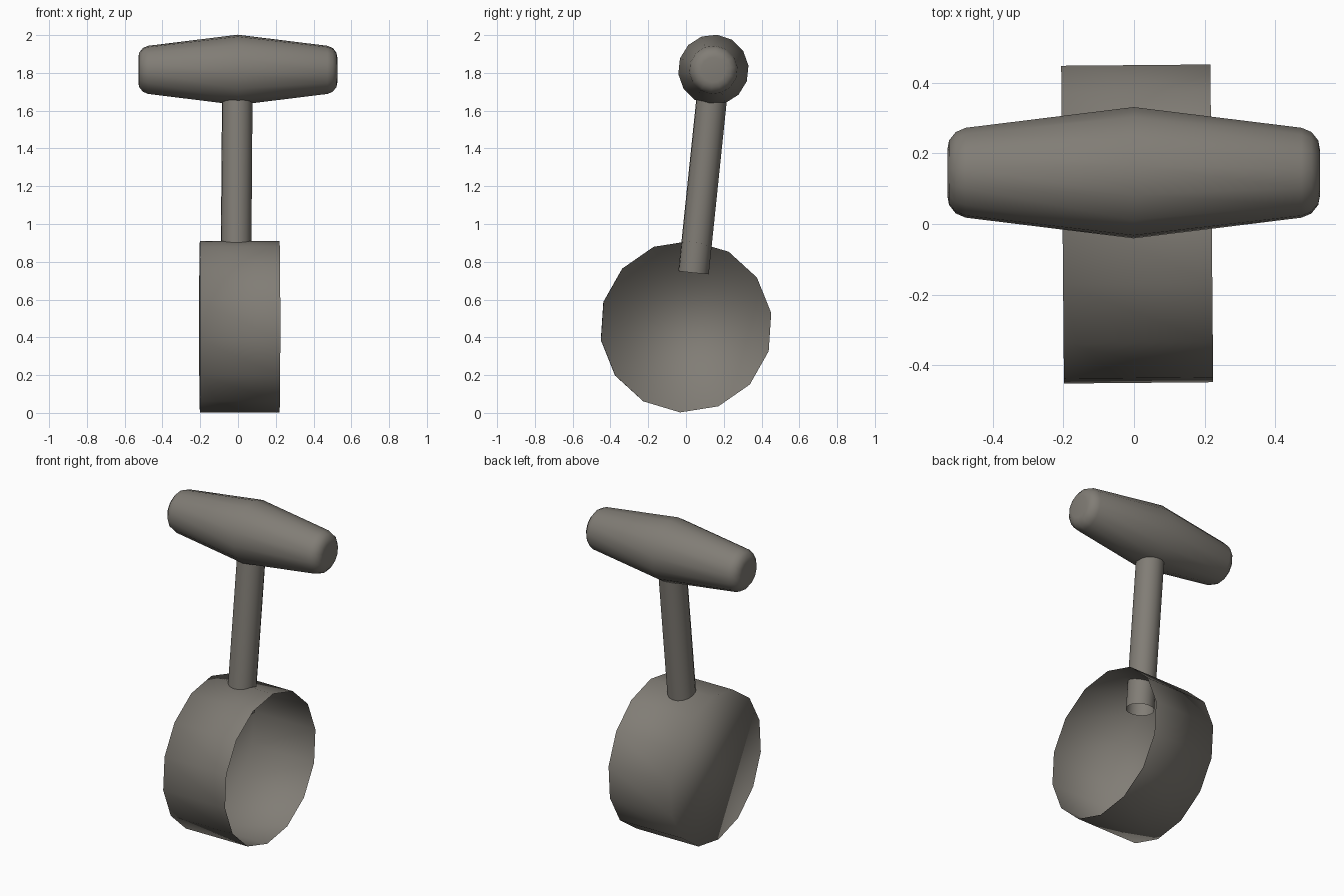
import bpy, bmesh, math
from mathutils import Matrix, Vector

if "Cube" in bpy.data.objects:
    bpy.data.objects.remove(bpy.data.objects["Cube"])

mat = bpy.data.materials.new("warm_grey")
mat.diffuse_color = (0.22, 0.205, 0.18, 1.0)
mat.use_nodes = True
mat.node_tree.nodes["Principled BSDF"].inputs["Base Color"].default_value = mat.diffuse_color


def lathe(name, profile, sides, phase, matrix, cap_start=False, cap_end=False):
    """Revolve (x, radius) profile points about the local x axis."""
    bm = bmesh.new()
    rings = []
    for x, r in profile:
        ring = []
        for i in range(sides):
            a = phase + 2 * math.pi * i / sides
            ring.append(bm.verts.new((x, r * math.cos(a), r * math.sin(a))))
        rings.append(ring)
    for a, b in zip(rings, rings[1:]):
        for i in range(sides):
            j = (i + 1) % sides
            bm.faces.new((a[i], b[i], b[j], a[j]))
    if cap_start:
        bm.faces.new(rings[0])
    if cap_end:
        bm.faces.new(rings[-1][::-1])
    bmesh.ops.recalc_face_normals(bm, faces=bm.faces)
    # Open shells: make sure the walls point away from the axis
    bm.normal_update()
    wall = bm.faces[0]
    c = wall.calc_center_median()
    if wall.normal.dot(Vector((0, c.y, c.z))) < 0:
        bmesh.ops.reverse_faces(bm, faces=bm.faces)
    for f in bm.faces:
        f.smooth = True
    me = bpy.data.meshes.new(name)
    bm.to_mesh(me)
    bm.free()
    me.materials.append(mat)
    ob = bpy.data.objects.new(name, me)
    ob.matrix_world = matrix
    bpy.context.collection.objects.link(ob)
    return ob


# Drum head: cup closed on the left, open on the right
lathe("drum_head", [(-0.211, 0.455), (0.211, 0.455)], 14, math.radians(86.2),
      Matrix.Translation((0.009, 0, 0.457)) @ Matrix.Rotation(math.radians(0.5), 4, 'Z'),
      cap_start=True)

# Leaning open tube between drum and grip
lo, hi = Vector((-0.011, 0.04, 0.742)), Vector((-0.003, 0.148, 1.78))
d = hi - lo
lathe("stem", [(0, 0.081), (d.length, 0.081)], 16, 0,
      Matrix.Translation(lo) @ d.to_track_quat('X', 'Z').to_matrix().to_4x4())

# Grip: double taper with rounded ends
half = [(0.0, 0.187), (0.475, 0.128), (0.503, 0.116), (0.522, 0.092), (0.527, 0.066)]
profile = [(-x, r) for x, r in half[:0:-1]] + half
lathe("grip", profile, 14, math.radians(84),
      Matrix.Translation((-0.001, 0.145, 1.816)), cap_start=True, cap_end=True)
